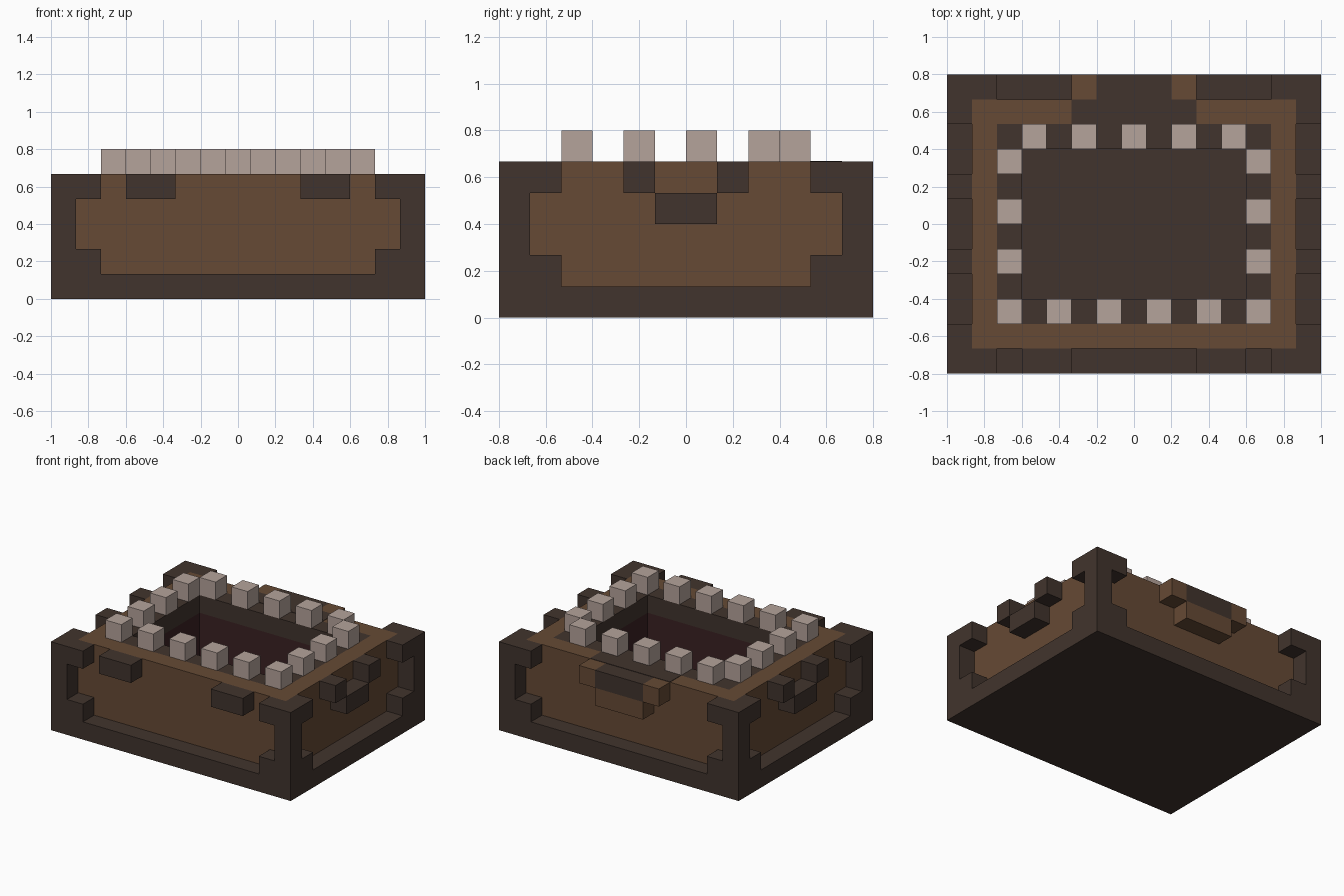
import bpy
import bmesh

U = 2 / 15  # one block of the grid: 15 wide, 12 deep, 6 high

cube = bpy.data.objects.get("Cube")
if cube:
    bpy.data.objects.remove(cube, do_unlink=True)


def material(name, r, g, b):
    mat = bpy.data.materials.new(name)
    mat.use_nodes = True
    mat.diffuse_color = (r, g, b, 1)
    bsdf = next(n for n in mat.node_tree.nodes if n.type == "BSDF_PRINCIPLED")
    bsdf.inputs["Base Color"].default_value = (r, g, b, 1)
    bsdf.inputs["Roughness"].default_value = 0.9
    return mat


WOOD = material("brown wood", 0.133, 0.068, 0.035)
DARK = material("dark wood", 0.053, 0.034, 0.026)
TOOTH = material("pale tooth", 0.462, 0.366, 0.328)
GUM = material("maroon mouth", 0.042, 0.0144, 0.016)


def point(x, y, z):
    """Grid position to model position."""
    return ((x - 7.5) * U, (y - 6) * U, z * U)


def finish(name, bm, mats, mirror=""):
    bmesh.ops.recalc_face_normals(bm, faces=bm.faces)
    mesh = bpy.data.meshes.new(name)
    bm.to_mesh(mesh)
    bm.free()
    for mat in mats:
        mesh.materials.append(mat)
    obj = bpy.data.objects.new(name, mesh)
    bpy.context.collection.objects.link(obj)
    if mirror:
        mod = obj.modifiers.new("Mirror", "MIRROR")
        mod.use_axis = ("x" in mirror, "y" in mirror, False)
        mod.use_mirror_merge = False
    return obj


def blocks(name, mat, boxes, mirror=""):
    """Join grid boxes, each given as low corner and size, into one part."""
    bm = bmesh.new()
    for low, size in boxes:
        verts = bmesh.ops.create_cube(bm, size=1)["verts"]
        for v in verts:
            v.co = point(*(a + (c + 0.5) * s for a, c, s in zip(low, v.co, size)))
    return finish(name, bm, [mat], mirror)


# Base slab
blocks("base", DARK, [((0, 0, 0), (15, 12, 1))])

# Hollow trunk: outer wall, brown rim, dark rim, lip, mouth wall, mouth floor
bm = bmesh.new()
rings = []
for inset, z in [(1, 1), (1, 5), (2, 5), (3, 5), (3, 4), (3, 1)]:
    corners = [(inset, inset), (15 - inset, inset),
               (15 - inset, 12 - inset), (inset, 12 - inset)]
    rings.append([bm.verts.new(point(x, y, z)) for x, y in corners])
for a, b, index in zip(rings, rings[1:], [0, 0, 1, 1, 2]):
    for i in range(4):
        j = (i + 1) % 4
        bm.faces.new((a[i], a[j], b[j], b[i])).material_index = index
bm.faces.new(rings[-1]).material_index = 2
finish("trunk", bm, [WOOD, DARK, GUM])

# Corner posts with short arms at top and bottom
arms = [((0, 0, 1), (1, 1, 4))]
for z in (1, 4):
    arms += [((1, 0, z), (1, 1, 1)), ((0, 1, z), (1, 1, 1))]
blocks("corner_bracket", DARK, arms, "xy")

# Front studs
blocks("front_stud", DARK, [((3, 0, 4), (2, 1, 1))], "x")

# Side handles
blocks("side_handle", DARK,
       [((14, 4, 4), (1, 1, 1)), ((14, 7, 4), (1, 1, 1)), ((14, 5, 3), (1, 2, 1))], "x")

# Back hinge: dark centre, brown cheeks and lower step, dark patch on the rim
blocks("hinge_centre", DARK, [((6, 11, 4), (3, 1, 1))])
blocks("hinge_cheek", WOOD, [((5, 11, 4), (1, 1, 1))], "x")
blocks("hinge_step", WOOD, [((6, 11, 3), (3, 1, 1))])
blocks("hinge_patch", DARK, [((5, 10, 5), (5, 1, 0.02))])

# Teeth around the rim
blocks("front_teeth", TOOTH, [((x, 2, 5), (1, 1, 1)) for x in range(2, 13, 2)])
blocks("back_teeth", TOOTH, [((x, 9, 5), (1, 1, 1)) for x in range(3, 12, 2)])
blocks("side_teeth", TOOTH, [((12, y, 5), (1, 1, 1)) for y in (4, 6, 8)], "x")
